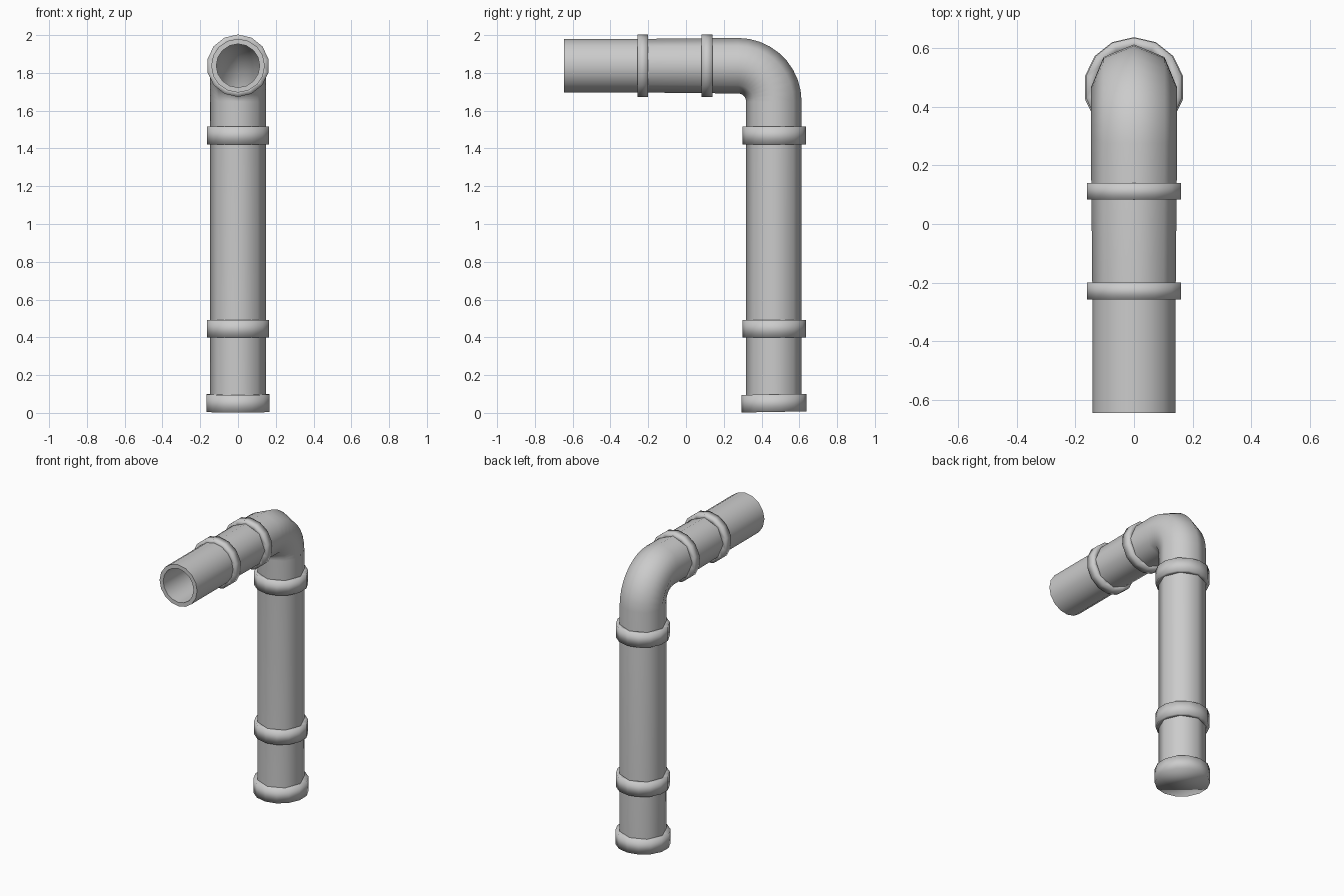
import bpy, bmesh
from math import pi, sin, cos, radians
from mathutils import Vector

if "Cube" in bpy.data.objects:
    bpy.data.objects.remove(bpy.data.objects["Cube"])

AXIS_Y, AXIS_Z = 0.465, 1.838   # vertical pipe axis, horizontal pipe axis
BEND = 0.19                     # centreline radius of the elbow

grey = bpy.data.materials.new("pipe grey")
grey.use_nodes = True
colour = (0.6, 0.6, 0.6, 1)
grey.diffuse_color = colour
grey.node_tree.nodes["Principled BSDF"].inputs["Base Color"].default_value = colour


def sweep(name, stations, sides, angle=60, closed=False, cap=False):
    """Skin rings given as (y, z, tilt, radius); tilt 0 is upward, 90 toward the front."""
    bm = bmesh.new()
    rings = []
    for y, z, tilt, r in stations:
        t = radians(tilt)
        v = Vector((0, cos(t), sin(t)))   # in-plane direction beside x
        ring = []
        for i in range(sides):
            a = 2 * pi * i / sides
            ring.append(bm.verts.new(Vector((0, y, z)) + Vector((r * sin(a), 0, 0)) + v * r * cos(a)))
        rings.append(ring)
    pairs = list(zip(rings, rings[1:]))
    if closed:
        pairs.append((rings[-1], rings[0]))
    for a, b in pairs:
        for i in range(sides):
            j = (i + 1) % sides
            bm.faces.new((a[i], a[j], b[j], b[i]))
    if cap:
        bm.faces.new(rings[0])
        bm.faces.new(rings[-1])
    bmesh.ops.recalc_face_normals(bm, faces=bm.faces)
    mesh = bpy.data.meshes.new(name)
    bm.to_mesh(mesh)
    bm.free()
    mesh.materials.append(grey)
    obj = bpy.data.objects.new(name, mesh)
    bpy.context.collection.objects.link(obj)
    bpy.ops.object.select_all(action='DESELECT')
    obj.select_set(True)
    bpy.context.view_layer.objects.active = obj
    bpy.ops.object.shade_smooth_by_angle(angle=radians(angle))
    return obj


def elbow(radius):
    """Stations of the quarter turn from upward to forward."""
    cy, cz = AXIS_Y - BEND, AXIS_Z - BEND
    return [(cy + BEND * cos(radians(t)), cz + BEND * sin(radians(t)), t, radius)
            for t in range(0, 91, 10)]


# Upright pipe, elbow and the first horizontal length
R = 0.147
sweep("main_pipe", [(AXIS_Y, 0.05, 0, R)] + elbow(R) + [(-0.23, AXIS_Z, 90, 0.142)], 8)

# Front length with a thick open rim and hollow bore
R, BORE, TIP = 0.142, 0.115, -0.645
sweep("front_pipe", [(-0.23, AXIS_Z, 90, R), (TIP, AXIS_Z, 90, R),
                     (TIP, AXIS_Z, 90, BORE), (0.11, AXIS_Z, 90, BORE)], 16)
sweep("elbow_lining", [(AXIS_Y, 0.1, 0, 0.125)] + elbow(0.125) + [(0.1, AXIS_Z, 90, 0.125)], 8)

# Collars around the upright pipe
for name, low, high in (("lower_collar", 0.40, 0.492), ("upper_collar", 1.422, 1.515)):
    sweep(name, [(AXIS_Y + 0.002, z, 0, r) for z, r in
                 ((low, 0.13), (low, 0.168), (high, 0.168), (high, 0.13))], 14, 180, closed=True)

# Collars around the horizontal pipe
for name, near, far in (("front_collar", -0.257, -0.2), ("rear_collar", 0.083, 0.14)):
    sweep(name, [(y, AXIS_Z, 90, r) for y, r in
                 ((near, 0.125), (near, 0.165), (far, 0.165), (far, 0.125))], 14, 180, closed=True)

# Closed foot, slightly skewed
sweep("foot_cap", [(AXIS_Y, 0.005, 1, 0.172), (AXIS_Y, 0.098, 1, 0.172),
                   (AXIS_Y, 0.098, 1, 0.13)], 14, 180, cap=True)
